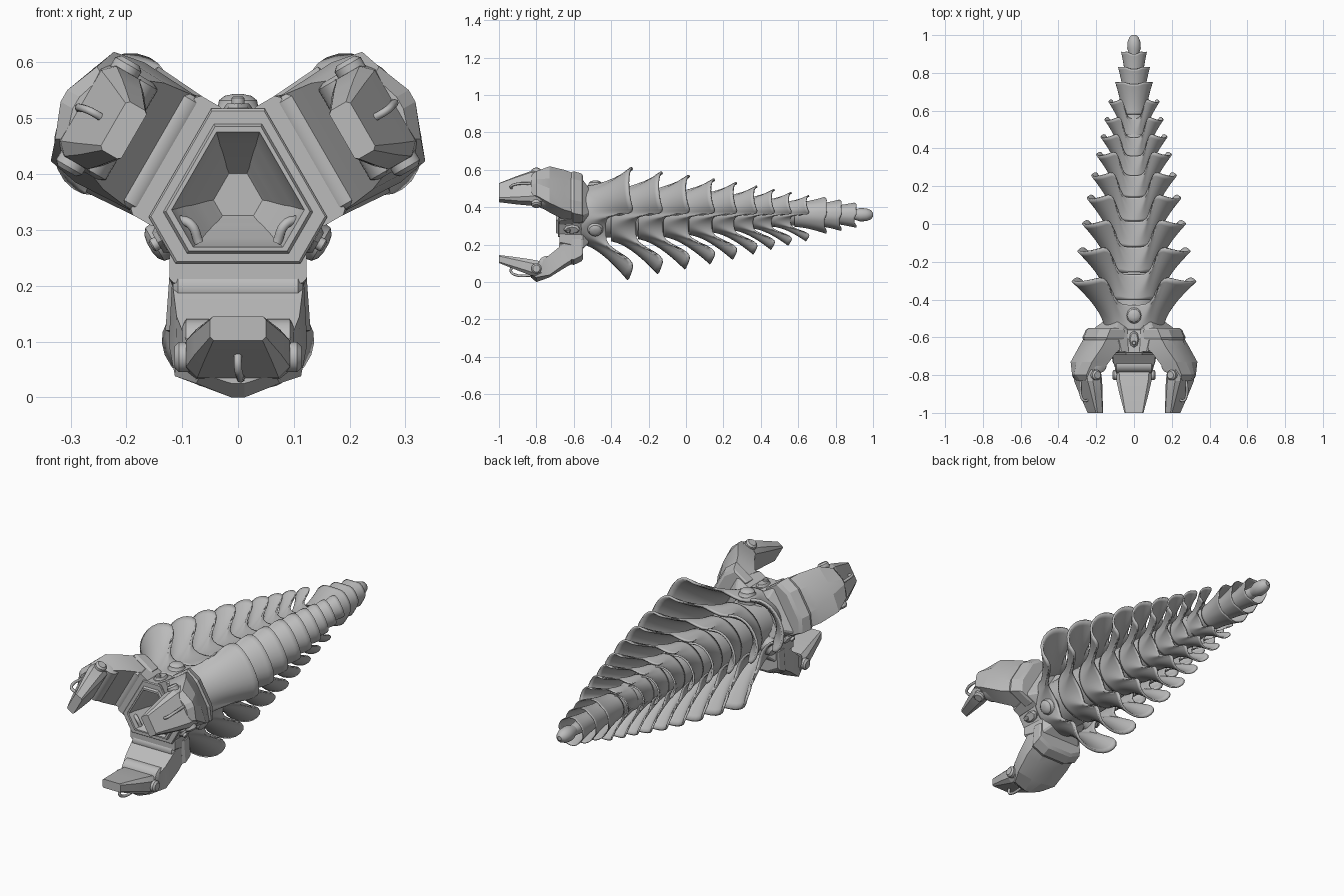
import bpy, bmesh, math

cube = bpy.data.objects.get("Cube")
if cube:
    bpy.data.objects.remove(cube, do_unlink=True)

AXIS_Z = 0.36
ARMS = {"lower": -90, "left": 30, "right": 150}
VALLEYS = {"top": 90, "lower_left": -30, "lower_right": 210}

steel = bpy.data.materials.new("grey steel")
steel.use_nodes = True
GREY = (0.5, 0.5, 0.5, 1)
steel.diffuse_color = GREY
steel.node_tree.nodes["Principled BSDF"].inputs["Base Color"].default_value = GREY


def place(angle, lat, y, rho):
    """Sideways, lengthwise and radial distance around the long axis."""
    a = math.radians(angle)
    return (rho * math.cos(a) - lat * math.sin(a), y,
            AXIS_Z + rho * math.sin(a) + lat * math.cos(a))


def finish(obj, angle=35):
    obj.data.materials.append(steel)
    bpy.ops.object.select_all(action='DESELECT')
    obj.select_set(True)
    bpy.context.view_layer.objects.active = obj
    bpy.ops.object.shade_smooth_by_angle(angle=math.radians(angle))
    return obj


def loft(name, rings, caps=True, angle=35):
    bm = bmesh.new()
    rows = [[bm.verts.new(p) for p in ring] for ring in rings]
    n = len(rows[0])
    for r1, r2 in zip(rows, rows[1:]):
        for i in range(n):
            j = (i + 1) % n
            bm.faces.new((r1[i], r1[j], r2[j], r2[i]))
    if caps:
        bm.faces.new(rows[0])
        bm.faces.new(rows[-1])
    bmesh.ops.recalc_face_normals(bm, faces=bm.faces)
    mesh = bpy.data.meshes.new(name)
    bm.to_mesh(mesh)
    bm.free()
    obj = bpy.data.objects.new(name, mesh)
    bpy.context.collection.objects.link(obj)
    return finish(obj, angle)


def turned(name, profile, sides=32):
    """Round part along the long axis, from (y, radius) pairs."""
    return loft(name, [[place(360 * i / sides, 0, y, r) for i in range(sides)]
                       for y, r in profile])


def cross_pin(name, angle, y, rho, radius, half, sides=20):
    """Bevelled cylinder lying sideways across an arm."""
    rings = []
    for l, r in ((-half, .7), (-half * .93, 1), (half * .93, 1), (half, .7)):
        rings.append([place(angle, l, y + radius * r * math.cos(t), rho + radius * r * math.sin(t))
                      for t in (2 * math.pi * i / sides for i in range(sides))])
    return loft(name, rings)


def stud(name, angle, y, stack, sides=24, stretch=1):
    """Round boss pointing outward, from (distance, radius) pairs."""
    return loft(name, [[place(angle, r * math.cos(t), y + stretch * r * math.sin(t), rho)
                        for t in (2 * math.pi * i / sides for i in range(sides))]
                       for rho, r in stack])


def tube(name, points, radius):
    curve = bpy.data.curves.new(name, 'CURVE')
    curve.dimensions = '3D'
    curve.bevel_depth = radius
    curve.bevel_resolution = 2
    curve.use_fill_caps = True
    spline = curve.splines.new('BEZIER')
    spline.bezier_points.add(len(points) - 1)
    for bp, p in zip(spline.bezier_points, points):
        bp.co = p
        bp.handle_left_type = bp.handle_right_type = 'AUTO'
    obj = bpy.data.objects.new(name, curve)
    bpy.context.collection.objects.link(obj)
    curve.materials.append(steel)


# Tail segments: three scoops flare backward, with deep notches between them.
# Half a rear edge: radial, sideways, share of the length reached
EDGE = [(1, 0, 1), (.97, .2, 1.02), (.87, .345, 1.07), (.74, .385, 1.13),
        (.63, .365, .92), (.53, .3, .66), (.4, .29, .52), (.2, .346, .53)]
LAST = len(EDGE) - 1


def segment(name, y_tip, r_tip, length, flare, base):
    rings = []
    for k in range(8):
        u = k / 7
        w = u ** 1.55
        ring = []
        for arm in ARMS.values():
            for i in range(-LAST, LAST):
                rho, lat, reach = EDGE[abs(i)]
                t = math.radians(60 * abs(i) / LAST)
                c, s = math.cos(t), math.sin(t)
                rho_end = c + (rho - c) * flare
                lat_end = s + (lat - s) * flare
                share = 1 + (reach - 1) * flare
                ring.append(place(arm, math.copysign(r_tip * (base * s + (lat_end - base * s) * w), i),
                                  y_tip - length + length * share * u,
                                  r_tip * (base * c + (rho_end - base * c) * w)))
        rings.append(ring)
    obj = loft(name, rings, caps=False, angle=60)
    sub = obj.modifiers.new("round", 'SUBSURF')
    sub.levels = sub.render_levels = 1
    wall = obj.modifiers.new("wall", 'SOLIDIFY')
    wall.thickness = .03 * r_tip + .002
    wall.offset = 0


TIPS = [(-.31, .35), (-.15, .318), (-.005, .292), (.13, .265), (.25, .24),
        (.36, .212), (.455, .187), (.547, .165), (.642, .142)]
for n, (y, r) in enumerate(TIPS):
    segment(f"tail_segment_{n + 1}", y, r, min(.25, .09 + .6 * r), 1, .43)
for n, (y, r) in enumerate([(.75, .1), (.83, .085), (.91, .068)]):
    segment(f"tail_ring_{n + 1}", y, r, .17, .12, .62)
turned("tail_core", [(-.55, .125), (-.3, .12), (.2, .085), (.6, .055), (.9, .025)])
turned("tail_tip", [(.86, .022), (.9, .026), (.93, .036), (.965, .034), (.99, .024), (1, .01)])


# Hub: six-sided block with a raised rim and a stepped hollow in front
def hexagon(y, p, q):
    lat = (q - p / 2) / math.sin(math.radians(60))
    return [place(a, s * lat, y, p) for a in (-90, 30, 150) for s in (-1, 1)]


loft("hub", [hexagon(y, p, q) for y, p, q in (
    (-.48, .1, .13), (-.52, .12, .15), (-.68, .12, .157), (-.684, .117, .153), (-.684, .102, .13),
    (-.694, .098, .125), (-.694, .091, .115), (-.66, .084, .106), (-.64, .074, .092),
    (-.61, .064, .08), (-.59, .052, .064), (-.56, .042, .05), (-.53, .02, .024))], angle=25)

for side, a in VALLEYS.items():
    stud(f"{side}_ball_joint", a, -.485, [(.08, .045), (.155, .042), (.162, .036), (.172, .034), (.18, .024), (.183, .01)])
    stud(f"{side}_latch", a, -.61, [(.12, .028), (.158, .026), (.166, .02)], sides=8, stretch=1.7)
    stud(f"{side}_latch_bolt", a, -.63, [(.15, .012), (.176, .012), (.179, .008)], sides=12)

# Bent hoses in the two lower corners of the hollow
for side, s in (("left", 1), ("right", -1)):
    tube(f"{side}_hose", [(s * .11, -.66, .318), (s * .085, -.675, .31), (s * .07, -.67, .277)], .009)


# Claws
def armour_ring(angle, y, w, a, w2, b, w3, c):
    return [place(angle, l, y, r) for l, r in
            ((-w, a), (-w2, b), (-w3, c), (w3, c), (w2, b), (w, a))]


def box_ring(angle, y, w_in, w_out, inner, outer, bevel):
    half = [(w_in, inner), (w_out, inner + bevel), (w_out, outer - bevel), (w_out - bevel, outer)]
    return [place(angle, l, y, r) for l, r in half] + \
           [place(angle, -l, y, r) for l, r in reversed(half)]


for side, a in ARMS.items():
    loft(f"{side}_claw_mount", [box_ring(a, y, w, w + .003, .1, o, .008)
                               for y, w, o in ((-.52, .08, .15), (-.55, .11, .18), (-.675, .12, .155))], angle=20)
    loft(f"{side}_claw_armour", [armour_ring(a, *s) for s in (
        (-.57, .11, .14, .118, .215, .06, .24),
        (-.65, .118, .15, .124, .265, .055, .285),
        (-.73, .11, .215, .113, .322, .03, .335),
        (-.8, .09, .265, .075, .335, .012, .36),
        (-.83, .08, .285, .065, .318, .012, .335))], angle=15)
    loft(f"{side}_claw_rear_band", [armour_ring(a, *s) for s in (
        (-.55, .118, .135, .122, .205, .065, .235),
        (-.56, .122, .13, .128, .22, .065, .25),
        (-.6, .122, .13, .13, .24, .065, .268),
        (-.615, .115, .13, .122, .24, .06, .265))], angle=15)
    # Smooth inner side of the arm
    cross_pin(f"{side}_claw_hinge", a, -.645, .165, .035, .116)
    cross_pin(f"{side}_claw_knuckle", a, -.745, .262, .042, .1)
    cross_pin(f"{side}_finger_pin", a, -.8, .288, .027, .114)
    # Finger reaching forward, with a thin cable beneath
    loft(f"{side}_finger", [box_ring(a, *s) for s in (
        (-.77, .08, .095, .25, .33, .02),
        (-.83, .075, .093, .238, .325, .02),
        (-.9, .062, .077, .228, .298, .015),
        (-1, .045, .05, .215, .258, .006))], angle=15)
    tube(f"{side}_finger_cable", [place(a, l, y, r) for l, y, r in (
        (0, -.93, .275), (0, -.935, .305), (.003, -.91, .322), (.006, -.83, .325))], .007)
